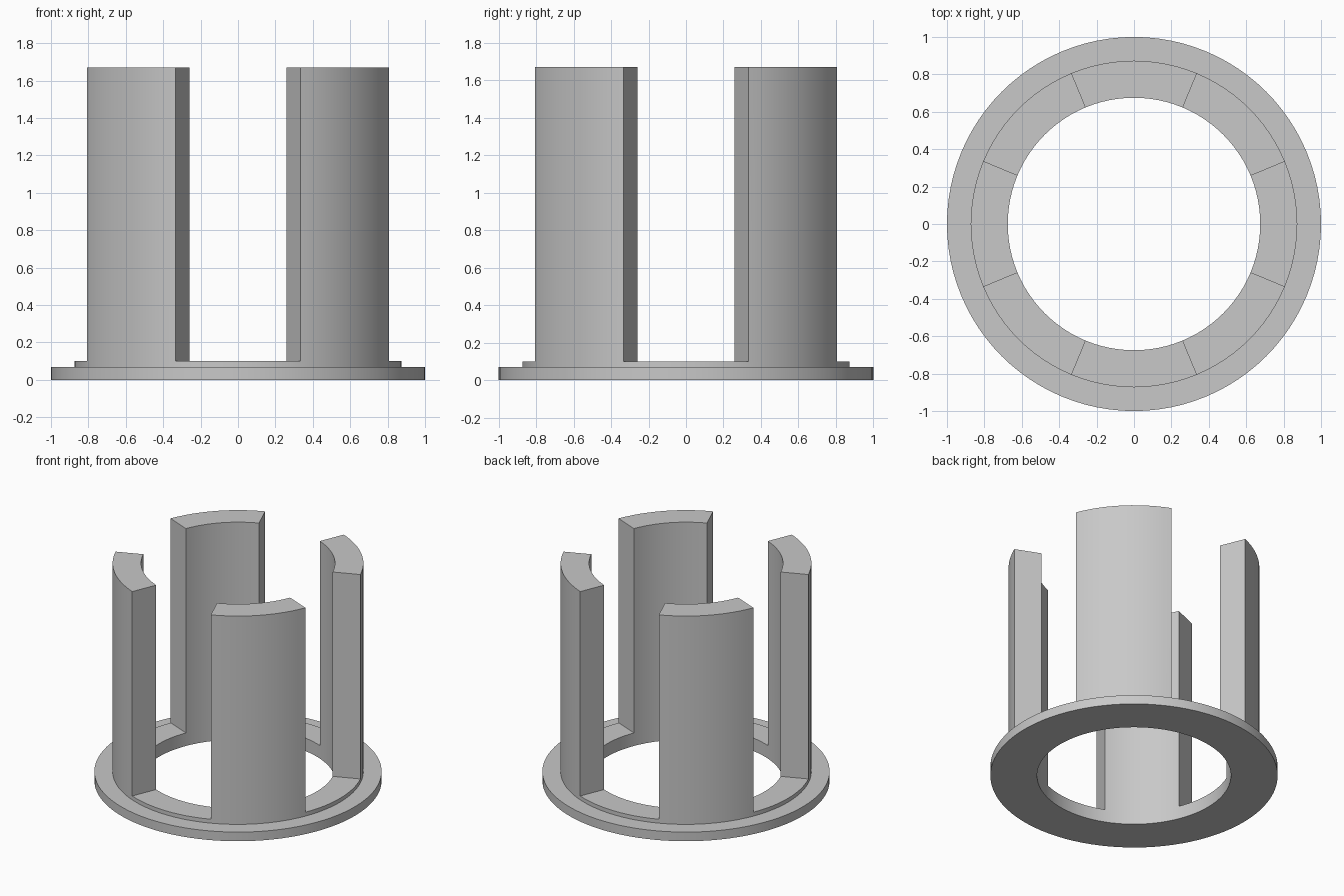
import bpy, bmesh, math

if "Cube" in bpy.data.objects:
    bpy.data.objects.remove(bpy.data.objects["Cube"])

SEGS = 96                       # 6 segments per 22.5 degrees
R_IN, R_WALL, R_FLANGE = 0.675, 0.873, 1.0
Z_FLANGE, Z_COLLAR, Z_TOP = 0.07, 0.10, 1.67

grey = bpy.data.materials.new("light grey")
grey.diffuse_color = (0.58, 0.58, 0.58, 1)
grey.use_nodes = True
grey.node_tree.nodes["Principled BSDF"].inputs["Base Color"].default_value = grey.diffuse_color

# Flange and collar: one closed profile turned around z
profile = [(R_IN, 0), (R_FLANGE, 0), (R_FLANGE, Z_FLANGE),
           (R_WALL, Z_FLANGE), (R_WALL, Z_COLLAR), (R_IN, Z_COLLAR)]
bm = bmesh.new()
rings = []
for i in range(SEGS):
    a = 2 * math.pi * i / SEGS
    rings.append([bm.verts.new((r * math.cos(a), r * math.sin(a), z)) for r, z in profile])

pillar_faces = []
n = len(profile)
for i in range(SEGS):
    a, b = rings[i], rings[(i + 1) % SEGS]
    for j in range(n):
        k = (j + 1) % n
        f = bm.faces.new((a[j], b[j], b[k], a[k]))
        # collar top faces that carry the four diagonal pillars
        angle = 360 * (i + 0.5) / SEGS % 90
        if j == 4 and 22.5 < angle < 67.5:
            pillar_faces.append(f)

# Four curved pillars pulled up from the collar
ext = bmesh.ops.extrude_face_region(bm, geom=pillar_faces)
for v in ext["geom"]:
    if isinstance(v, bmesh.types.BMVert):
        v.co.z = Z_TOP
leftover = [f for f in pillar_faces if f.is_valid]
if leftover:
    bmesh.ops.delete(bm, geom=leftover, context='FACES_ONLY')
bmesh.ops.recalc_face_normals(bm, faces=bm.faces[:])

mesh = bpy.data.meshes.new("slotted_collar")
bm.to_mesh(mesh)
bm.free()
mesh.materials.append(grey)
obj = bpy.data.objects.new("slotted_collar", mesh)
bpy.context.collection.objects.link(obj)

# Smooth curved walls, sharp edges
bpy.context.view_layer.objects.active = obj
obj.select_set(True)
bpy.ops.object.shade_smooth_by_angle(angle=math.radians(30))
